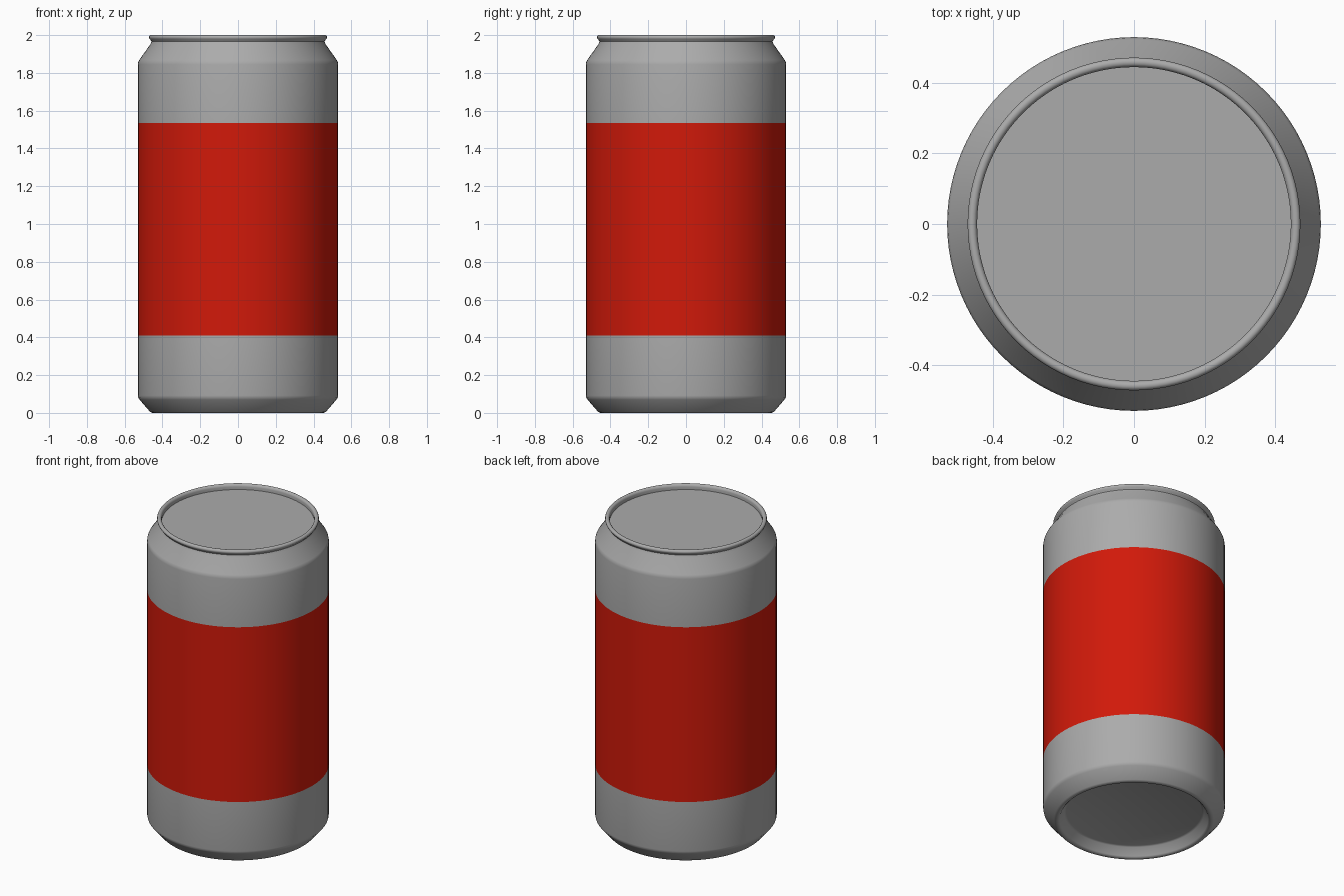
import bpy, bmesh, math

if "Cube" in bpy.data.objects:
    bpy.data.objects.remove(bpy.data.objects["Cube"])

SIDES = 96
GREY = (0.41, 0.41, 0.41, 1)
RED = (0.64, 0.01, 0.003, 1)


def lathe(name, profile, color):
    """Spin an (r, z) profile, listed from bottom to top, around the z axis."""
    bm = bmesh.new()
    rings = []
    for r, z in profile:
        if r == 0:
            rings.append([bm.verts.new((0, 0, z))] * SIDES)
        else:
            rings.append([bm.verts.new((r * math.cos(2 * math.pi * i / SIDES),
                                        r * math.sin(2 * math.pi * i / SIDES), z))
                          for i in range(SIDES)])
    for a, b in zip(rings, rings[1:]):
        for i in range(SIDES):
            j = (i + 1) % SIDES
            bm.faces.new(list(dict.fromkeys((a[i], a[j], b[j], b[i]))))
    mesh = bpy.data.meshes.new(name)
    bm.to_mesh(mesh)
    bm.free()
    obj = bpy.data.objects.new(name, mesh)
    bpy.context.collection.objects.link(obj)
    mat = bpy.data.materials.new(name + "_paint")
    mat.diffuse_color = color
    mat.use_nodes = True
    mat.node_tree.nodes["Principled BSDF"].inputs["Base Color"].default_value = mat.diffuse_color
    mesh.materials.append(mat)
    bpy.ops.object.select_all(action='DESELECT')
    obj.select_set(True)
    bpy.context.view_layer.objects.active = obj
    bpy.ops.object.shade_smooth_by_angle(angle=math.radians(50))
    return obj


R = 0.53

# Base: recessed floor, standing ring, chamfer and lower wall
lathe("can_base", [(0, 0.06), (0.395, 0.06), (0.408, 0.055), (0.432, 0.008),
                   (0.44, 0.001), (0.449, 0), (0.458, 0.001), (0.466, 0.006),
                   (0.521, 0.07), (0.528, 0.08), (R, 0.092), (R, 0.41)], GREY)

# Painted band around the middle
lathe("label_band", [(R, 0.41), (R, 1.535)], RED)

# Upper wall, shoulder, rolled rim and recessed lid
lathe("can_top", [(R, 1.535), (R, 1.845), (0.528, 1.857), (0.523, 1.868),
                  (0.463, 1.953), (0.458, 1.966), (0.463, 1.974),
                  (0.470, 1.981), (0.472, 1.989), (0.469, 1.996), (0.462, 2.0),
                  (0.453, 1.999), (0.447, 1.993), (0.445, 1.985),
                  (0.445, 1.967), (0, 1.967)], GREY)
